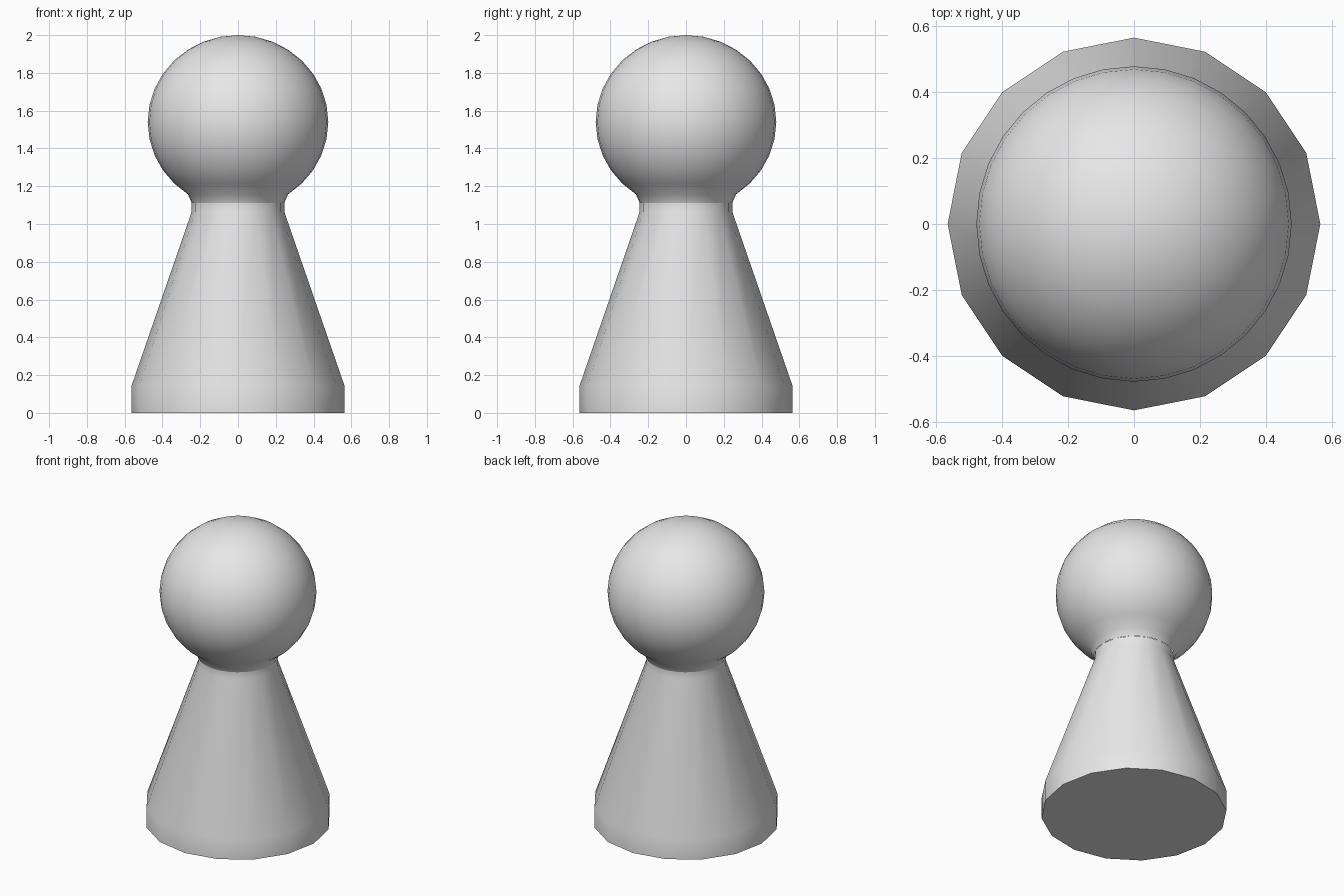
import bpy
import bmesh
from math import sin, cos, pi, radians

cube = bpy.data.objects.get("Cube")
if cube:
    bpy.data.objects.remove(cube)

# Single plain grey finish
GREY = (0.8, 0.8, 0.8, 1.0)
grey = bpy.data.materials.new("plain grey")
grey.use_nodes = True
grey.diffuse_color = GREY
grey.node_tree.nodes["Principled BSDF"].inputs["Base Color"].default_value = GREY


def lathe(name, profile, sides, cap_bottom=False):
    """Spin a bottom-to-top (radius, height) profile around z; radius 0 makes a pole."""
    bm = bmesh.new()
    rings = []
    for r, z in profile:
        count = sides if r else 1
        rings.append([bm.verts.new((r * cos(2 * pi * i / sides), r * sin(2 * pi * i / sides), z))
                      for i in range(count)])
    for low, high in zip(rings, rings[1:]):
        for i in range(sides):
            j = (i + 1) % sides
            if len(high) == 1:
                bm.faces.new((low[i], low[j], high[0]))
            else:
                bm.faces.new((low[i], low[j], high[j], high[i]))
    if cap_bottom:
        bm.faces.new(rings[0][::-1])
    mesh = bpy.data.meshes.new(name)
    bm.to_mesh(mesh)
    bm.free()
    mesh.materials.append(grey)
    obj = bpy.data.objects.new(name, mesh)
    bpy.context.collection.objects.link(obj)
    bpy.ops.object.select_all(action='DESELECT')
    obj.select_set(True)
    bpy.context.view_layer.objects.active = obj
    bpy.ops.object.shade_smooth_by_angle(angle=radians(35))
    return obj


NECK_R, NECK_Z = 0.245, 1.112

# Conical body with an upright foot and a short neck
lathe("body", [(0.565, 0), (0.565, 0.14), (NECK_R, 1.065), (NECK_R, NECK_Z)], 16, cap_bottom=True)

# Ball head, tapering straight into the neck below its lowest ring
HEAD_R, HEAD_H, HEAD_Z, STEPS = 0.478, 0.46, 1.54, 16
head_profile = [(NECK_R, NECK_Z)]
for k in range(3, STEPS):
    a = pi * k / STEPS
    head_profile.append((HEAD_R * sin(a), HEAD_Z - HEAD_H * cos(a)))
head_profile.append((0, HEAD_Z + HEAD_H))
lathe("head", head_profile, 32)
